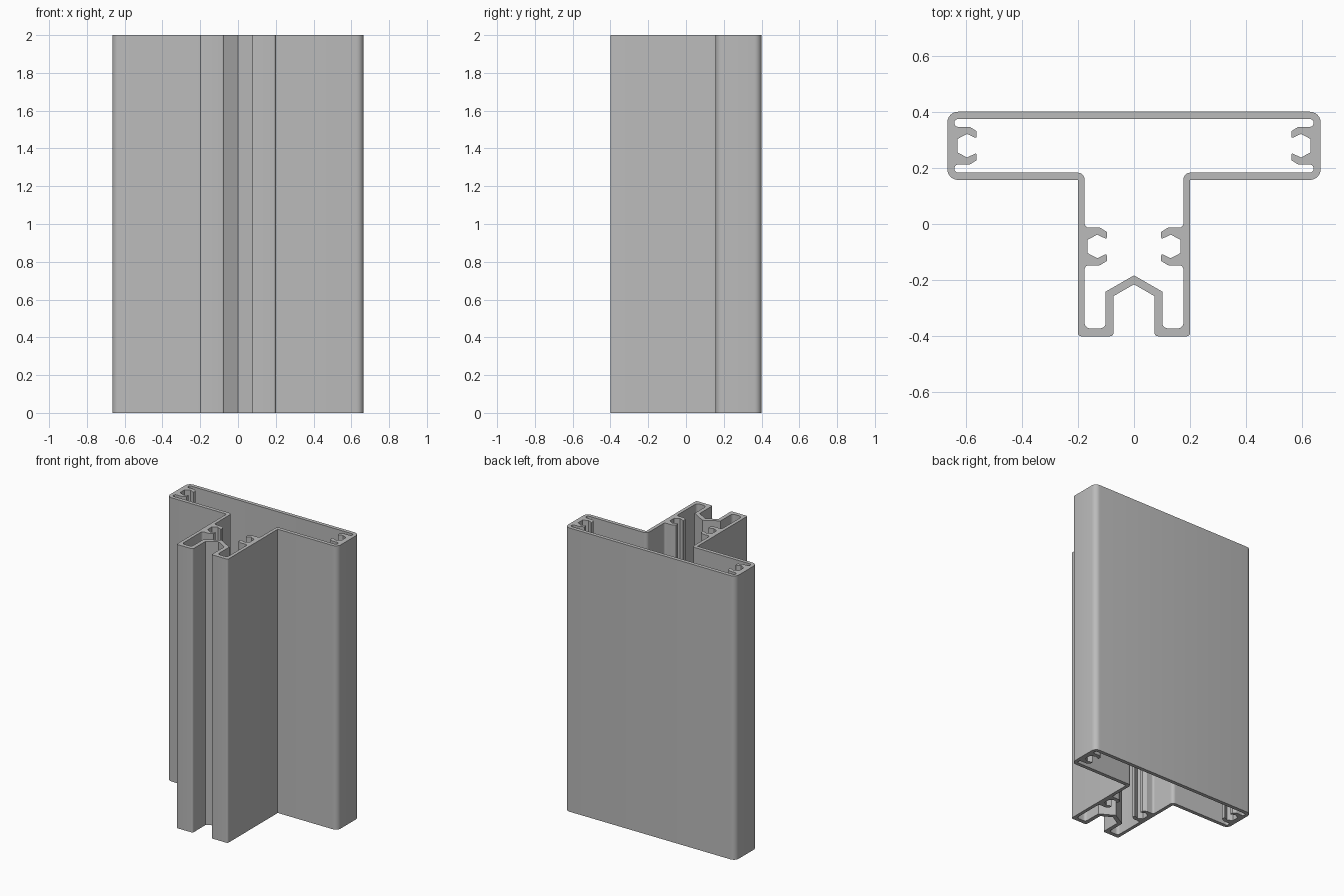
import bpy
import bmesh
import math
from mathutils import Vector

HEIGHT = 2.0

cube = bpy.data.objects.get("Cube")
if cube:
    bpy.data.objects.remove(cube, do_unlink=True)


def rounded(points, steps=6):
    """Fillet each (x, y, radius) corner of an open path; its ends stay sharp."""
    path = []
    for i, (x, y, r) in enumerate(points):
        p = Vector((x, y))
        if r == 0 or i in (0, len(points) - 1):
            path.append(p)
            continue
        a = (Vector(points[i - 1][:2]) - p).normalized()
        b = (Vector(points[i + 1][:2]) - p).normalized()
        half = a.angle(b) / 2
        centre = p + (a + b).normalized() * (r / math.sin(half))
        start = p + a * (r / math.tan(half)) - centre
        end = p + b * (r / math.tan(half)) - centre
        for k in range(steps + 1):
            path.append(centre + start.slerp(end, k / steps) * r)
    return path


def mirrored(path):
    """Close a half outline that starts and ends on the centre line."""
    return path + [Vector((-p.x, p.y)) for p in reversed(path[1:-1])]


def screw_port(x, y):
    """C-shaped screw channel, listed upwards, pocket wall at x."""
    lower = [(-0.044, -0.067, 0.005), (-0.068, -0.052, 0.003),
             (-0.068, -0.026, 0.004), (-0.034, -0.042, 0),
             (0, -0.024, 0)]
    upper = [(u, -v, r) for u, v, r in reversed(lower)]
    return [(x + u, y + v, r) for u, v, r in lower + upper]


# Half outlines of the outside skin and the hollow chamber
outer = mirrored(rounded([
    (0, 0.4, 0), (0.665, 0.4, 0.038), (0.665, 0.157, 0.038),
    (0.2, 0.157, 0), (0.2, -0.4, 0.012), (0.073, -0.4, 0.012),
    (0.073, -0.257, 0), (0, -0.215, 0)]))

inner = mirrored(rounded(
    [(0, -0.183, 0), (0.101, -0.241, 0), (0.101, -0.372, 0.02),
     (0.176, -0.372, 0.02), (0.176, -0.147, 0.015)]
    + screw_port(0.165, -0.08)
    + [(0.176, -0.013, 0.015), (0.176, 0.183, 0.025),
       (0.64, 0.183, 0.014), (0.64, 0.212, 0.014)]
    + screw_port(0.629, 0.279)
    + [(0.64, 0.346, 0.014), (0.64, 0.374, 0.013), (0, 0.374, 0)]))

# Fill the wall section between the two outlines and extrude it upwards
bm = bmesh.new()
edges = []
for loop in (outer, inner):
    verts = [bm.verts.new((p.x, p.y, 0)) for p in loop]
    edges += [bm.edges.new((v, verts[i - 1])) for i, v in enumerate(verts)]
bmesh.ops.triangle_fill(bm, edges=edges, use_beauty=True, normal=(0, 0, 1))
result = bmesh.ops.extrude_face_region(bm, geom=bm.faces[:], use_keep_orig=True)
top = [g for g in result["geom"] if isinstance(g, bmesh.types.BMVert)]
bmesh.ops.translate(bm, verts=top, vec=(0, 0, HEIGHT))
bmesh.ops.recalc_face_normals(bm, faces=bm.faces[:])

mesh = bpy.data.meshes.new("extruded_profile")
bm.to_mesh(mesh)
bm.free()
profile = bpy.data.objects.new("extruded_profile", mesh)
bpy.context.collection.objects.link(profile)

# Plain metal grey
grey = bpy.data.materials.new("aluminium_grey")
colour = (0.5, 0.5, 0.5, 1)
grey.use_nodes = True
grey.diffuse_color = colour
grey.node_tree.nodes["Principled BSDF"].inputs["Base Color"].default_value = colour
mesh.materials.append(grey)

# Smooth fillets, crisp edges
bpy.ops.object.select_all(action="DESELECT")
profile.select_set(True)
bpy.context.view_layer.objects.active = profile
bpy.ops.object.shade_smooth_by_angle(angle=math.radians(25))
